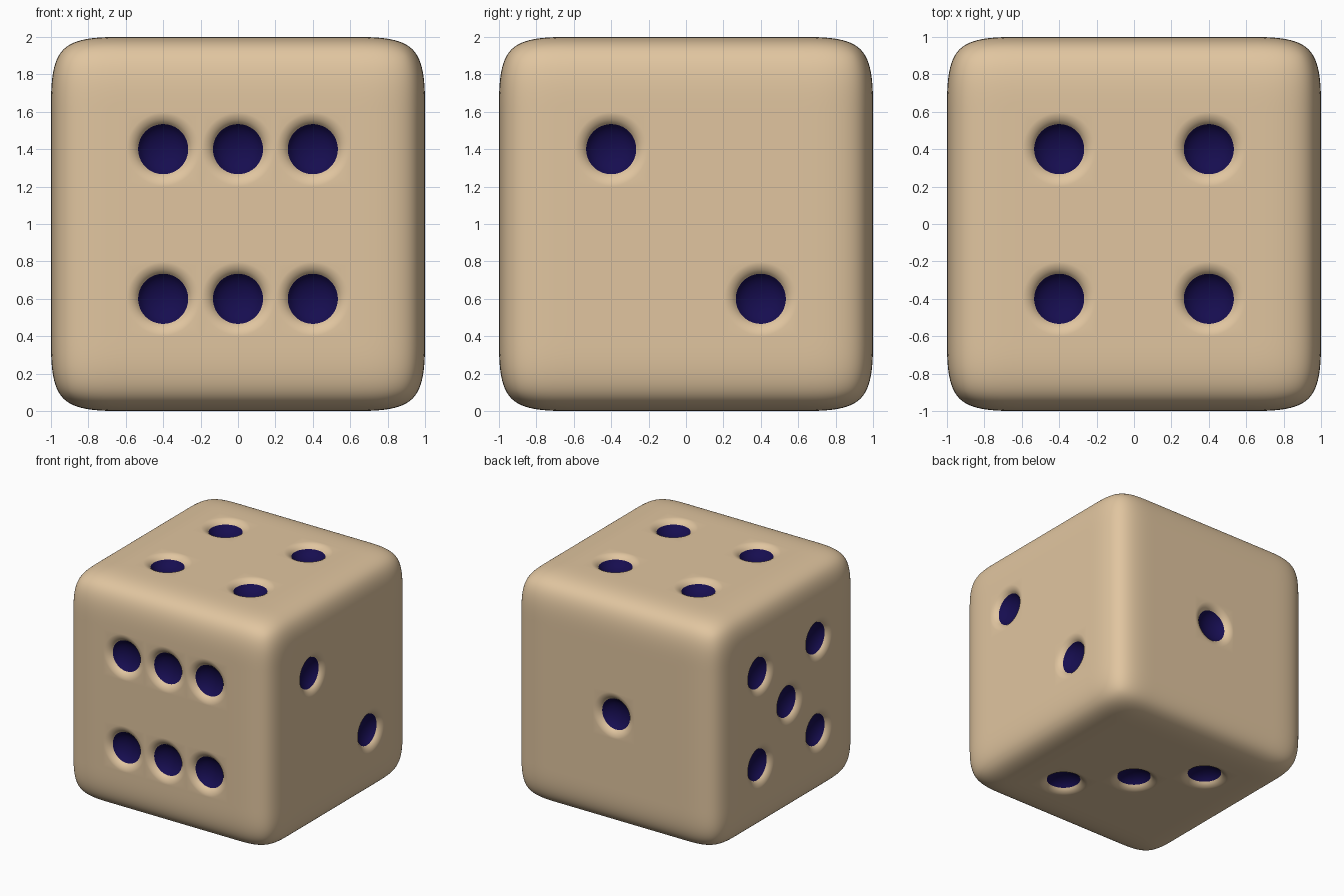
import bpy, bmesh
from mathutils import Vector

if "Cube" in bpy.data.objects:
    bpy.data.objects.remove(bpy.data.objects["Cube"])

def material(name, color):
    m = bpy.data.materials.new(name)
    m.diffuse_color = (*color, 1)
    m.use_nodes = True
    m.node_tree.nodes["Principled BSDF"].inputs["Base Color"].default_value = m.diffuse_color
    return m

# Body cage: cube cut 5 x 5 per side, softened by subdivision
mesh = bpy.data.meshes.new("die")
die = bpy.data.objects.new("die", mesh)
bpy.context.collection.objects.link(die)
bm = bmesh.new()
bmesh.ops.create_cube(bm, size=2)
bmesh.ops.subdivide_edges(bm, edges=bm.edges[:], cuts=4, use_grid_fill=True)
bm.to_mesh(mesh)
bm.free()
sub = die.modifiers.new("soften", "SUBSURF")
sub.levels = sub.render_levels = 4
bpy.context.view_layer.update()
evaluated = die.evaluated_get(bpy.context.evaluated_depsgraph_get())
bm = bmesh.new()
bm.from_mesh(evaluated.to_mesh())
evaluated.to_mesh_clear()
die.modifiers.remove(sub)
for f in bm.faces:
    f.material_index = 0

# Pip profile (radius, depth): soft lip down to the rim, then the painted bowl
LIP = [(0.195, 0.0), (0.182, 0.002), (0.168, 0.007), (0.155, 0.014),
       (0.144, 0.023), (0.134, 0.035)]
BOWL = [(0.122, 0.051), (0.105, 0.066), (0.082, 0.079), (0.056, 0.088), (0.028, 0.094)]

def add_pip(n, c):
    cell = {f for f in bm.faces
            if abs((f.calc_center_median() - c).dot(n)) < 0.05
            and max(abs(k) for k in (f.calc_center_median() - c)) < 0.2}
    edges = [e for e in {e for f in cell for e in f.edges}
             if any(f not in cell for f in e.link_faces)]
    bmesh.ops.delete(bm, geom=list(cell), context="FACES")
    for i, (r, depth) in enumerate(LIP + BOWL):
        geom = bmesh.ops.extrude_edge_only(bm, edges=edges)["geom"]
        verts = {g for g in geom if isinstance(g, bmesh.types.BMVert)}
        edges = [g for g in geom if isinstance(g, bmesh.types.BMEdge)
                 and all(v in verts for v in g.verts)]
        for v in verts:
            d = v.co - c
            d -= n * d.dot(n)
            v.co = c + d.normalized() * r - n * depth
        for f in geom:
            if isinstance(f, bmesh.types.BMFace):
                f.material_index = int(i >= len(LIP))
    tip = bm.verts.new(c - n * 0.096)
    for e in edges:
        bm.faces.new((*e.verts, tip)).material_index = 1

# Pip layouts: face normal, in-face axes, pip positions in steps of 0.4
X, Y, Z = Vector((1, 0, 0)), Vector((0, 1, 0)), Vector((0, 0, 1))
FOUR = [(a, b) for a in (-1, 1) for b in (-1, 1)]
SIDES = [
    (-Y, X, Z, FOUR + [(0, -1), (0, 1)]),
    (Y, X, Z, [(0, 0)]),
    (X, Y, Z, [(-1, 1), (1, -1)]),
    (-X, Y, Z, FOUR + [(0, 0)]),
    (Z, X, Y, FOUR),
    (-Z, X, Y, [(-1, 1), (0, 0), (1, -1)]),
]
for n, u, v, spots in SIDES:
    for a, b in spots:
        add_pip(n, n + (u * a + v * b) * 0.4)

# Finish: consistent normals, smooth shading, stand on the ground
bmesh.ops.recalc_face_normals(bm, faces=bm.faces[:])
for f in bm.faces:
    f.smooth = True
bmesh.ops.translate(bm, verts=bm.verts[:], vec=Z)
mesh.materials.append(material("ivory", (0.75, 0.56, 0.35)))
mesh.materials.append(material("dark_blue", (0.008, 0.004, 0.08)))
bm.to_mesh(mesh)
bm.free()
